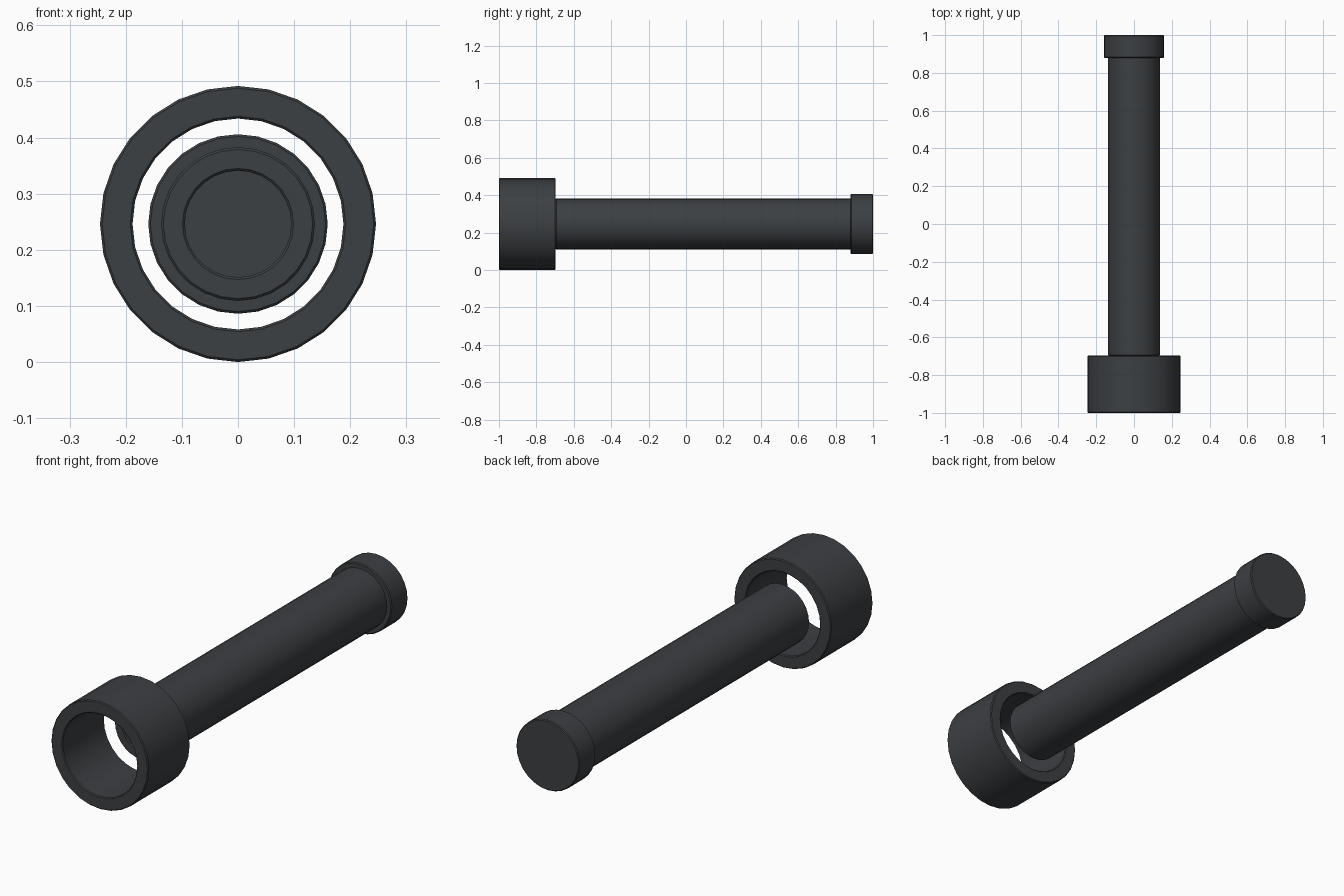
import bpy, bmesh
from math import sin, cos, tau, radians

if "Cube" in bpy.data.objects:
    bpy.data.objects.remove(bpy.data.objects["Cube"])

SIDES = 28
AXIS_Z = 0.246
BEVEL = 0.004

dark = bpy.data.materials.new("dark_grey")
dark.diffuse_color = (0.045, 0.05, 0.055, 1)
dark.use_nodes = True
dark.node_tree.nodes["Principled BSDF"].inputs["Base Color"].default_value = dark.diffuse_color


def lathe(name, profile):
    """Spin a closed (radius, y) profile around the long axis; radius 0 is a pole."""
    bm = bmesh.new()
    rings = []
    for r, y in profile:
        if r == 0:
            rings.append([bm.verts.new((0, y, AXIS_Z))] * SIDES)
        else:
            rings.append([bm.verts.new((r * sin(tau * i / SIDES), y,
                                        AXIS_Z + r * cos(tau * i / SIDES)))
                          for i in range(SIDES)])
    for a, b in zip(rings, rings[1:] + rings[:1]):
        for i in range(SIDES):
            j = (i + 1) % SIDES
            corners = list(dict.fromkeys((a[i], a[j], b[j], b[i])))
            if len(corners) > 2:
                bm.faces.new(corners)
    bmesh.ops.recalc_face_normals(bm, faces=bm.faces)
    mesh = bpy.data.meshes.new(name)
    bm.to_mesh(mesh)
    bm.free()
    obj = bpy.data.objects.new(name, mesh)
    bpy.context.collection.objects.link(obj)
    mesh.materials.append(dark)
    bpy.ops.object.select_all(action='DESELECT')
    obj.select_set(True)
    bpy.context.view_layer.objects.active = obj
    bpy.ops.object.shade_smooth_by_angle(angle=radians(30))
    return obj


def pipe(name, outer, inner, y0, y1):
    """Hollow tube with small chamfers on all four rims."""
    b = BEVEL
    return lathe(name, [
        (inner + b, y0), (outer - b, y0), (outer, y0 + b), (outer, y1 - b),
        (outer - b, y1), (inner + b, y1), (inner, y1 - b), (inner, y0 + b)])


# Wide open ring at the front
pipe("front_ring", AXIS_Z, 0.188, -1.0, -0.697)

# Long hollow barrel
pipe("barrel", 0.137, 0.095, -0.697, 0.885)

# Closed cap at the back
lathe("end_cap", [
    (0, 0.88), (0.16 - BEVEL, 0.88), (0.16, 0.88 + BEVEL),
    (0.16, 1.0 - BEVEL), (0.16 - BEVEL, 1.0), (0, 1.0)])
